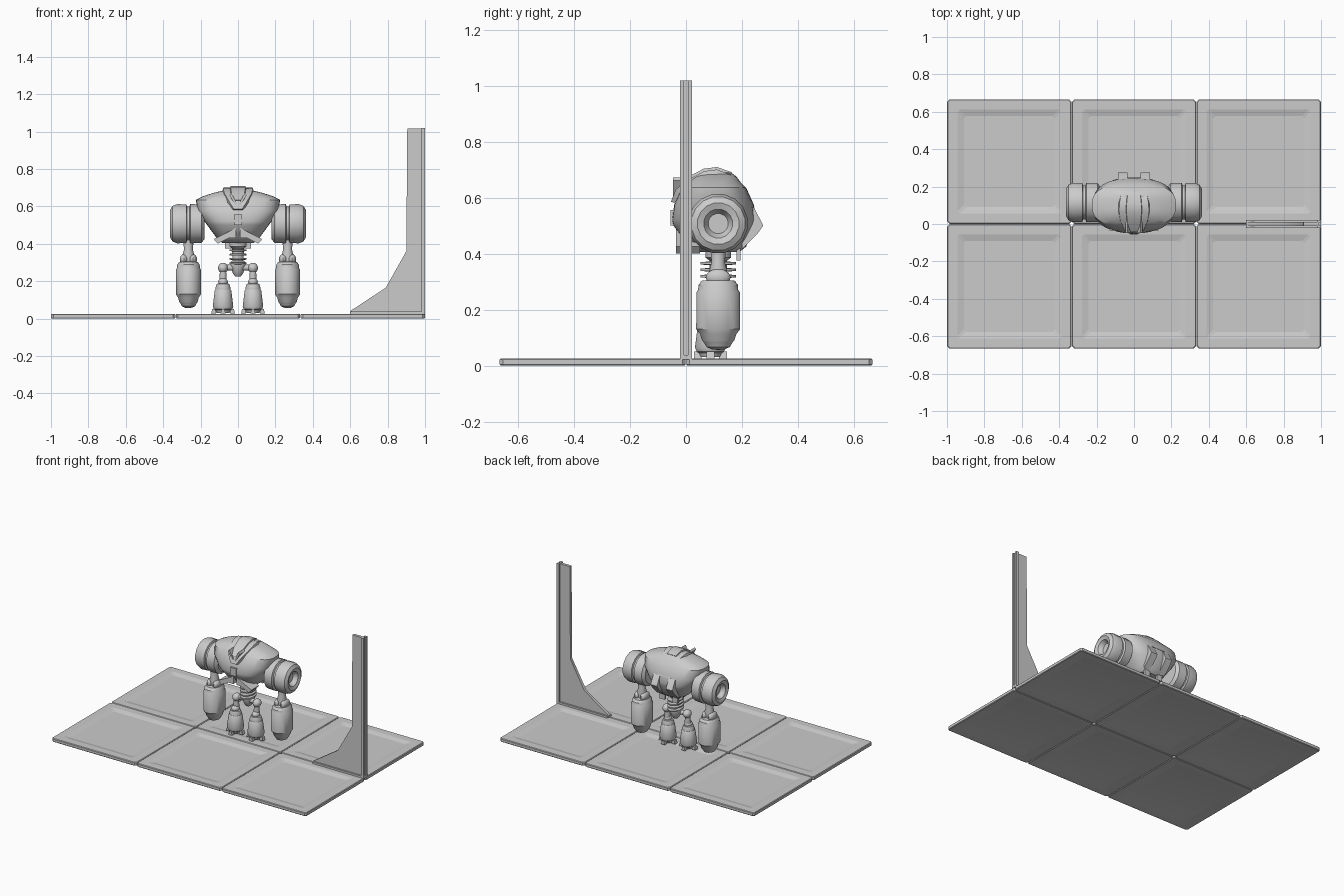
import bpy, bmesh, math
from mathutils import Vector

cube = bpy.data.objects.get("Cube")
if cube:
    bpy.data.objects.remove(cube, do_unlink=True)

grey = bpy.data.materials.new("plain grey")
grey.use_nodes = True
grey.diffuse_color = (0.6, 0.6, 0.6, 1)
grey.node_tree.nodes["Principled BSDF"].inputs["Base Color"].default_value = (0.6, 0.6, 0.6, 1)

MID_Y = 0.115  # robot's depth centre


def finish(name, bm, mirror=False, angle=35):
    """Turn a bmesh into a named, shaded object, optionally mirrored across x."""
    bmesh.ops.remove_doubles(bm, verts=bm.verts, dist=0.0002)
    bmesh.ops.recalc_face_normals(bm, faces=bm.faces)
    mesh = bpy.data.meshes.new(name)
    bm.to_mesh(mesh)
    bm.free()
    mesh.materials.append(grey)
    ob = bpy.data.objects.new(name, mesh)
    bpy.context.collection.objects.link(ob)
    bpy.ops.object.select_all(action="DESELECT")
    ob.select_set(True)
    bpy.context.view_layer.objects.active = ob
    bpy.ops.object.shade_smooth_by_angle(angle=math.radians(angle))
    if mirror:
        ob.modifiers.new("mirror", "MIRROR").use_mirror_merge = False
    return ob


def loft(name, rings, mirror=False, angle=35):
    """Skin a list of equal-length point rings and cap both ends."""
    bm = bmesh.new()
    rows = [[bm.verts.new(p) for p in ring] for ring in rings]
    n = len(rows[0])
    for a, b in zip(rows, rows[1:]):
        for i in range(n):
            j = (i + 1) % n
            bm.faces.new((a[i], a[j], b[j], b[i]))
    bm.faces.new(rows[0])
    bm.faces.new(rows[-1])
    return finish(name, bm, mirror, angle)


def lathe(name, profile, centre, axis="z", depth=1.0, segs=16, mirror=False):
    """Revolve (radius, offset) points; depth stretches the y radius."""
    rings = []
    for r, t in profile:
        ring = []
        for i in range(segs):
            a = math.tau * (i + 0.5) / segs
            u, v = max(r, 0.001) * math.cos(a), max(r, 0.001) * math.sin(a) * depth
            p = (u, v, t) if axis == "z" else (t, v, u)
            ring.append(Vector(centre) + Vector(p))
        rings.append(ring)
    return loft(name, rings, mirror)


def prism(name, points, lo, hi, axis="y", mirror=False):
    """Extrude an xz outline along y, or a yz outline along x."""
    def place(p, d):
        return (p[0], d, p[1]) if axis == "y" else (d, p[0], p[1])
    return loft(name, [[place(p, d) for p in points] for d in (lo, hi)], mirror)


def box(name, x, y, z, mirror=False):
    return prism(name, [(x[0], z[0]), (x[1], z[0]), (x[1], z[1]), (x[0], z[1])], *y, mirror=mirror)


def ball(name, centre, size, mirror=False):
    bm = bmesh.new()
    bmesh.ops.create_uvsphere(bm, u_segments=16, v_segments=10, radius=1)
    for v in bm.verts:
        v.co = Vector(centre) + Vector(a * b for a, b in zip(v.co, size))
    return finish(name, bm, mirror)


# Floor: six tiles with dished tops and undersides
TILE = 1 / 3
tile_profile = [(0.075, 0.006), (0.045, 0), (0.005, 0), (0.001, 0.004),
                (0.001, 0.021), (0.005, 0.025), (0.055, 0.025), (0.09, 0.016)]


def tile_ring(cx, cy, inset, z):
    h, c = TILE - inset, 0.012
    pts = []
    for sx, sy in ((1, 1), (-1, 1), (-1, -1), (1, -1)):
        pair = [(sx * h, sy * (h - c)), (sx * (h - c), sy * h)]
        pts += pair if sx * sy > 0 else pair[::-1]
    return [(cx + px, cy + py, z) for px, py in pts]


for col in (-1, 0, 1):
    for row in (-1, 1):
        loft("floor_tile", [tile_ring(col * 2 * TILE, row * TILE, i, z) for i, z in tile_profile], angle=10)

# Wall post: braced web, foot plate, grooved upright
prism("wall_brace", [(0.62, 0.035), (0.98, 0.035), (0.98, 1.015), (0.905, 1.015),
                     (0.9, 0.36), (0.79, 0.165), (0.6, 0.04)], -0.01, 0.01)
box("wall_foot", (0.6, 1.0), (-0.022, 0.022), (0.022, 0.038))
box("upright_core", (0.98, 0.99), (-0.022, 0.022), (0.025, 1.018))
for side in (-1, 1):
    box("upright_rail", (0.988, 1.0), sorted((side * 0.007, side * 0.022)), (0.025, 1.018))

# Torso: rounded box rings stacked upward (z, half width, front, back)
torso = [(0.405, 0.085, 0.04, 0.19), (0.425, 0.11, 0.01, 0.215), (0.5, 0.165, -0.045, 0.245),
         (0.52, 0.18, -0.05, 0.25), (0.575, 0.218, -0.042, 0.242), (0.635, 0.225, -0.015, 0.215),
         (0.655, 0.185, 0.005, 0.195), (0.675, 0.12, 0.03, 0.18), (0.69, 0.05, 0.06, 0.16)]


def torso_ring(z, hw, front, back, n=32, power=2 / 2.7):
    ring = []
    for i in range(n):
        c, s = math.cos(math.tau * i / n), math.sin(math.tau * i / n)
        ring.append((hw * math.copysign(abs(c) ** power, c),
                     (front + back) / 2 + (back - front) / 2 * math.copysign(abs(s) ** power, s), z))
    return ring


loft("torso", [torso_ring(*r) for r in torso])

# Cowl arching over the top from the chest to the back, and the head within it
cowl = [(-0.054, 0.585, 0.022), (-0.036, 0.63, 0.05), (0.015, 0.668, 0.072), (0.065, 0.694, 0.08),
        (0.11, 0.7, 0.078), (0.16, 0.682, 0.068), (0.21, 0.63, 0.055), (0.245, 0.565, 0.05)]


def arch(name, path, width, lift):
    rings = []
    for y, z, w in path:
        out = Vector((0, y - 0.1, z - 0.54))
        top = Vector((0, y, z)) + out.normalized() * lift
        low = Vector((0, y, z)) - out * 0.25
        w *= width
        rings.append([(-w, *top.yz), (w, *top.yz), (w + 0.012, *low.yz), (-w - 0.012, *low.yz)])
    loft(name, rings, angle=30)


arch("cowl", cowl, 1.0, 0)
arch("head", cowl[1:6], 0.5, 0.009)
prism("brow", [(0.005, 0.612), (0.014, 0.606), (0.046, 0.66), (0.036, 0.672)], -0.047, 0.03, mirror=True)

# Chest and belly plates, back fins
box("chest_slot", (-0.022, 0.022), (-0.056, -0.03), (0.5, 0.555))
prism("belly_plate", [(0.012, 0.485), (0.05, 0.465), (0.13, 0.425), (0.108, 0.4), (0.05, 0.43), (0.012, 0.43)],
      -0.035, 0.05, mirror=True)
prism("back_fin", [(0.2, 0.6), (0.245, 0.56), (0.276, 0.5), (0.255, 0.47), (0.2, 0.415)],
      0.035, 0.085, axis="x", mirror=True)
box("back_flap", (0.03, 0.07), (0.18, 0.195), (0.375, 0.44), mirror=True)

# Shoulders: inner ring, groove and cupped drum
lathe("shoulder", [(0.085, 0.18), (0.105, 0.195), (0.107, 0.255), (0.093, 0.26), (0.093, 0.272), (0.105, 0.276),
                   (0.107, 0.325), (0.097, 0.35), (0.075, 0.363), (0.052, 0.355), (0.036, 0.325)],
      (0, MID_Y, 0.507), axis="x", mirror=True)

# Arms
ARM_X = 0.265
lathe("upper_arm", [(0.026, 0.29), (0.032, 0.34), (0.024, 0.37), (0.03, 0.43)], (ARM_X, MID_Y, 0), mirror=True)
for dx in (-0.024, 0.024):
    ball("elbow", (ARM_X + dx, MID_Y, 0.315), (0.022, 0.044, 0.03), mirror=True)
lathe("forearm", [(0.03, 0.305), (0.05, 0.303), (0.061, 0.288), (0.062, 0.27), (0.067, 0.262), (0.068, 0.13),
                  (0.056, 0.112), (0.05, 0.09), (0.044, 0.082), (0.036, 0.066), (0.02, 0.058), (0, 0.056)],
      (ARM_X, MID_Y, 0), depth=1.17, segs=20, mirror=True)

# Ribbed waist and pelvis
lathe("waist", [(0.048, 0.42), (0.046, 0.385), (0.032, 0.375), (0.03, 0.28)], (0, MID_Y, 0))
for i in range(4):
    z = 0.365 - i * 0.023
    lathe("waist_rib", [(0.03, z + 0.006), (0.046, z + 0.004), (0.046, z - 0.004), (0.03, z - 0.006)],
          (0, MID_Y, 0), depth=1.4)
lathe("pelvis", [(0.03, 0.31), (0.042, 0.3), (0.042, 0.28), (0.027, 0.24), (0.015, 0.225)], (0, MID_Y, 0))

# Legs
LEG_X, LEG_Y = 0.08, 0.087
lathe("hip_axle", [(0.016, 0.02), (0.016, 0.08)], (0, 0.105, 0.272), axis="x", mirror=True)
ball("hip", (LEG_X, 0.1, 0.27), (0.027, 0.032, 0.028), mirror=True)
lathe("thigh", [(0.017, 0.17), (0.02, 0.21), (0.016, 0.27)], (LEG_X, 0.095, 0), mirror=True)
ball("knee", (LEG_X, LEG_Y, 0.195), (0.026, 0.03, 0.022), mirror=True)
lathe("shin", [(0.02, 0.19), (0.034, 0.185), (0.041, 0.165), (0.041, 0.155), (0.045, 0.15), (0.056, 0.065),
               (0.05, 0.05), (0.042, 0.045), (0.036, 0.03)], (LEG_X, LEG_Y, 0), mirror=True)
for dx, dy in ((-0.05, 0), (0.05, 0), (0, -0.045), (0, 0.045)):
    x, y = LEG_X + dx, LEG_Y + dy
    prism("toe", [(x - 0.014, 0.026), (x + 0.014, 0.026), (x + 0.008, 0.05), (x - 0.008, 0.05)],
          y - 0.014, y + 0.014, mirror=True)
